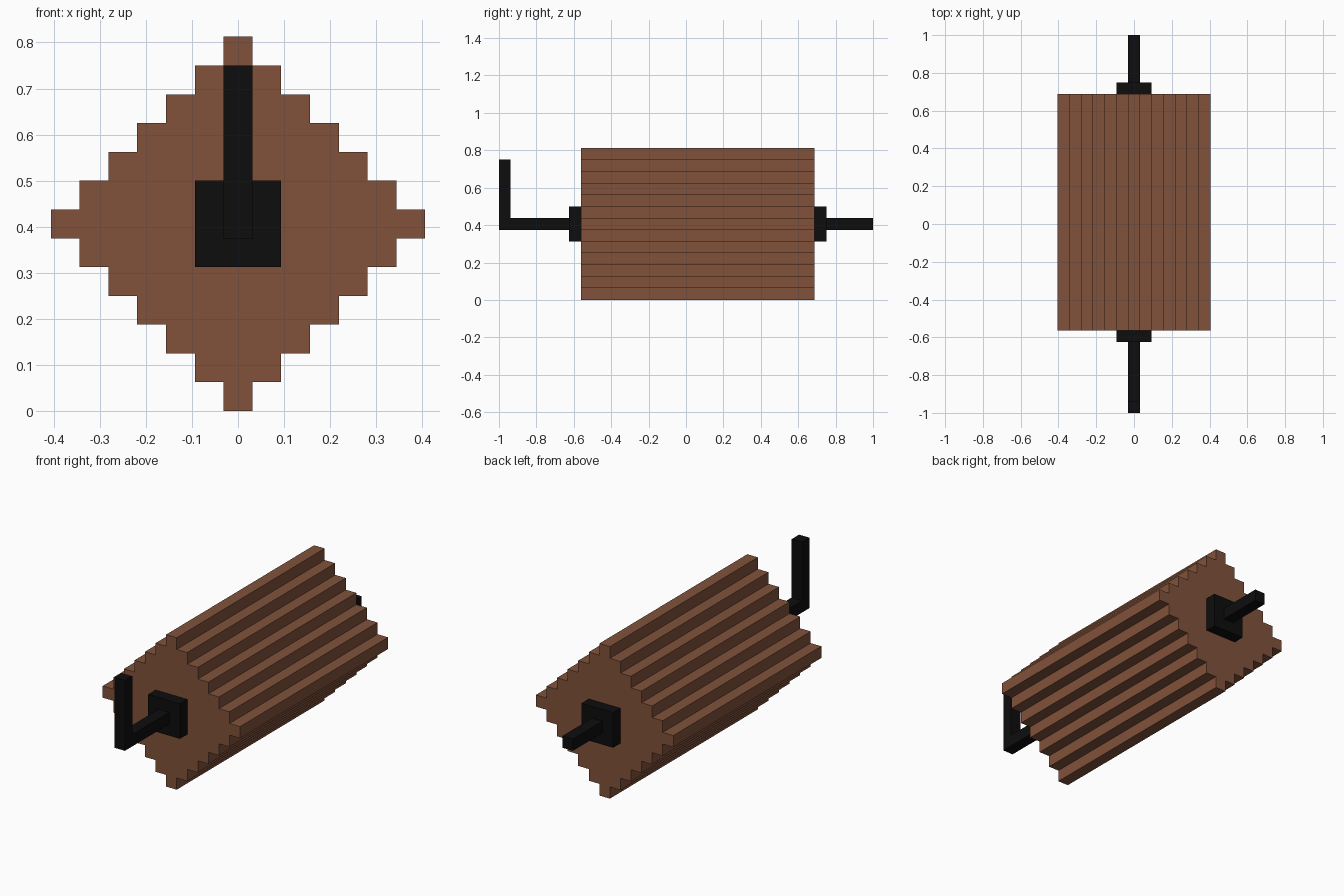
import bpy, bmesh

if "Cube" in bpy.data.objects:
    bpy.data.objects.remove(bpy.data.objects["Cube"])

U = 1 / 16          # one voxel step
ZC = 6.5 * U        # height of the roller axis


def material(name, color):
    m = bpy.data.materials.new(name)
    m.diffuse_color = (*color, 1)
    m.use_nodes = True
    m.node_tree.nodes["Principled BSDF"].inputs["Base Color"].default_value = m.diffuse_color
    return m


brown = material("brown wood", (0.220, 0.085, 0.043))
black = material("black iron", (0.004, 0.004, 0.004))


def prism(name, profile, y0, y1, mat):
    """Extrude an x/z outline along y."""
    bm = bmesh.new()
    face = bm.faces.new([bm.verts.new((x, y0, z)) for x, z in profile])
    new = bmesh.ops.extrude_face_region(bm, geom=[face])["geom"]
    verts = [g for g in new if isinstance(g, bmesh.types.BMVert)]
    bmesh.ops.translate(bm, verts=verts, vec=(0, y1 - y0, 0))
    bmesh.ops.recalc_face_normals(bm, faces=bm.faces)
    me = bpy.data.meshes.new(name)
    bm.to_mesh(me)
    bm.free()
    me.materials.append(mat)
    ob = bpy.data.objects.new(name, me)
    bpy.context.collection.objects.link(ob)
    return ob


def box(name, half_x, y0, y1, z0, z1):
    outline = [(-half_x, z0), (half_x, z0), (half_x, z1), (-half_x, z1)]
    return prism(name, outline, y0, y1, black)


# Stepped diamond roller: right side climbs 13 rows, left side mirrors it
right = []
for row in range(13):
    half = (6.5 - abs(row - 6)) * U
    right += [(half, row * U), (half, (row + 1) * U)]
left = [(-x, z) for x, z in reversed(right)]
prism("roller", right + left, -9 * U, 11 * U, brown)

# Square bearing plates on both ends
box("front_plate", 1.5 * U, -10 * U, -9 * U, 5 * U, 8 * U)
box("back_plate", 1.5 * U, 11 * U, 12 * U, 5 * U, 8 * U)

# Axle stubs
box("front_axle", 0.5 * U, -15 * U, -10 * U, 6 * U, 7 * U)
box("back_axle", 0.5 * U, 12 * U, 16 * U, 6 * U, 7 * U)

# Upright crank handle at the front
box("crank_handle", 0.5 * U, -16 * U, -15 * U, 6 * U, 12 * U)
